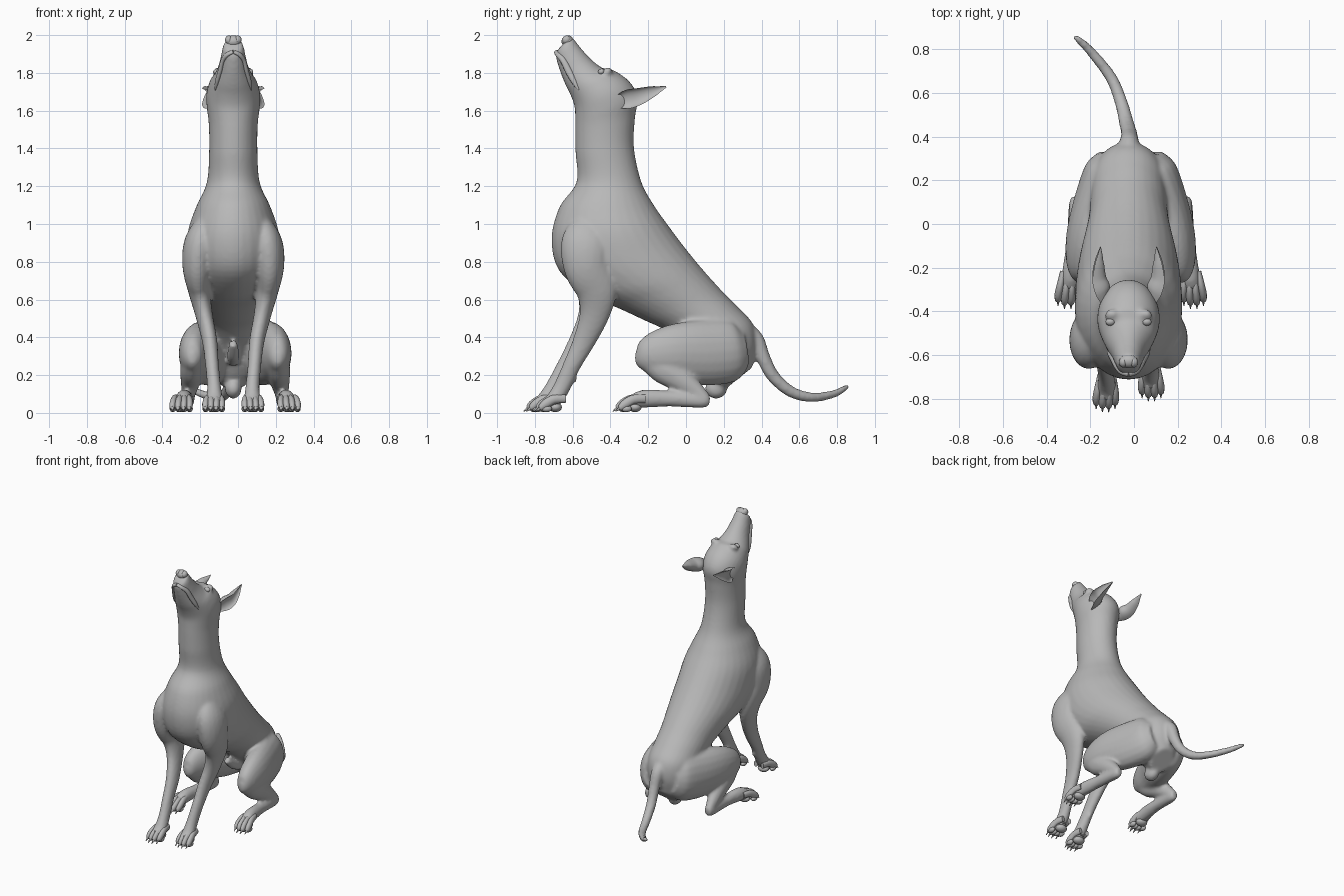
import bpy, bmesh, math
from mathutils import Vector, Matrix

cube = bpy.data.objects.get("Cube")
if cube:
    bpy.data.objects.remove(cube, do_unlink=True)

grey = bpy.data.materials.new("plain grey")
grey.use_nodes = True
grey.diffuse_color = (0.48, 0.48, 0.48, 1)
grey.node_tree.nodes["Principled BSDF"].inputs["Base Color"].default_value = (0.48, 0.48, 0.48, 1)

CX = -0.025   # midline of the torso and head
RX = -0.015   # midline of the hind legs


def spline(rows, n=6):
    """Catmull-Rom interpolation through rows of numbers."""
    out = []
    for i in range(len(rows) - 1):
        a, b, c, d = (rows[max(0, min(len(rows) - 1, i + k))] for k in (-1, 0, 1, 2))
        for s in range(n):
            t = s / n
            out.append([0.5 * (2 * q + (r - p) * t + (2 * p - 5 * q + 4 * r - u) * t * t
                               + (3 * q - p - 3 * r + u) * t ** 3)
                        for p, q, r, u in zip(a, b, c, d)])
    out.append(list(rows[-1]))
    return out


def loft(bm, rings):
    """Skin a list of point rings and cap both ends."""
    loops = [[bm.verts.new(p) for p in ring] for ring in rings]
    n = len(loops[0])
    for a, b in zip(loops, loops[1:]):
        for i in range(n):
            j = (i + 1) % n
            bm.faces.new((a[i], a[j], b[j], b[i]))
    bm.faces.new(loops[0][::-1])
    bm.faces.new(loops[-1])


def tube(bm, rows, cx=0.0, side=1, n=6, segs=20, dent=1.0):
    """Tube along rows of x, y, z, half width, half depth; dent < 0 hollows the outer side."""
    pts = spline(rows, n)
    rings = []
    for i, p in enumerate(pts):
        t = Vector(pts[min(i + 1, len(pts) - 1)][:3]) - Vector(pts[max(i - 1, 0)][:3])
        t.normalize()
        u = Vector((1, 0, 0))
        u = (u - t * u.dot(t)).normalized()
        v = t.cross(u)
        ring = []
        for k in range(segs):
            a = math.tau * k / segs
            c = math.cos(a)
            q = Vector(p[:3]) + u * p[3] * (c * dent if c > 0 else c) + v * p[4] * math.sin(a)
            ring.append((cx + side * q.x, q.y, q.z))
        rings.append(ring)
    loft(bm, rings)


def ball(bm, x, y, z, size, tilt=0.0):
    m = Matrix.Translation((x, y, z)) @ Matrix.Rotation(tilt, 4, 'X') @ Matrix.Diagonal((*size, 1))
    bmesh.ops.create_uvsphere(bm, u_segments=20, v_segments=12, radius=1, matrix=m)


def finish(bm, name):
    bmesh.ops.recalc_face_normals(bm, faces=bm.faces[:])
    me = bpy.data.meshes.new(name)
    bm.to_mesh(me)
    bm.free()
    me.materials.append(grey)
    me.polygons.foreach_set("use_smooth", [True] * len(me.polygons))
    me.set_sharp_from_angle(angle=math.radians(50))
    ob = bpy.data.objects.new(name, me)
    bpy.context.scene.collection.objects.link(ob)
    return ob


# Body: rings from nose to rump as front y, z, back y, z, half width
body_rows = [
    (-0.668, 1.935, -0.625, 1.98, 0.03),
    (-0.69, 1.90, -0.60, 1.985, 0.052),
    (-0.68, 1.85, -0.555, 1.93, 0.065),
    (-0.66, 1.79, -0.50, 1.87, 0.08),
    (-0.635, 1.73, -0.44, 1.825, 0.105),
    (-0.61, 1.68, -0.385, 1.815, 0.125),
    (-0.59, 1.62, -0.30, 1.755, 0.142),
    (-0.587, 1.56, -0.255, 1.67, 0.14),
    (-0.587, 1.50, -0.27, 1.56, 0.13),
    (-0.585, 1.38, -0.275, 1.40, 0.128),
    (-0.58, 1.22, -0.235, 1.22, 0.14),
    (-0.67, 1.09, -0.17, 1.10, 0.195),
    (-0.712, 0.92, -0.10, 1.00, 0.24),
    (-0.67, 0.75, -0.01, 0.88, 0.245),
    (-0.51, 0.62, 0.075, 0.775, 0.23),
    (-0.36, 0.555, 0.15, 0.69, 0.205),
    (-0.22, 0.49, 0.21, 0.625, 0.185),
    (-0.10, 0.43, 0.28, 0.555, 0.175),
    (0.03, 0.31, 0.355, 0.47, 0.17),
    (0.12, 0.18, 0.375, 0.36, 0.14),
    (0.20, 0.12, 0.35, 0.24, 0.08),
]
bm = bmesh.new()
rings = []
for y1, z1, y2, z2, w in spline(body_rows, 5):
    c = Vector((CX, (y1 + y2) / 2, (z1 + z2) / 2))
    v = Vector((0, (y2 - y1) / 2, (z2 - z1) / 2))
    rings.append([c + v * math.cos(a) + Vector((w * math.sin(a), 0, 0))
                  for a in (math.tau * k / 32 for k in range(32))])
loft(bm, rings)

# Legs: x, y, z, half width, half depth from shoulder or hip to foot
front_leg = [
    (0.14, -0.50, 1.00, 0.06, 0.10), (0.175, -0.525, 0.90, 0.085, 0.135),
    (0.19, -0.525, 0.78, 0.08, 0.125), (0.18, -0.475, 0.65, 0.06, 0.11),
    (0.155, -0.485, 0.52, 0.046, 0.08), (0.125, -0.54, 0.38, 0.04, 0.06),
    (0.112, -0.605, 0.25, 0.036, 0.047), (0.102, -0.655, 0.14, 0.037, 0.045),
    (0.10, -0.70, 0.07, 0.045, 0.042), (0.10, -0.75, 0.045, 0.045, 0.03)]
thigh = [
    (0.08, 0.31, 0.34, 0.07, 0.10), (0.10, 0.24, 0.33, 0.11, 0.165),
    (0.15, 0.10, 0.32, 0.11, 0.175), (0.20, -0.05, 0.32, 0.095, 0.155),
    (0.222, -0.17, 0.31, 0.075, 0.12), (0.226, -0.245, 0.30, 0.045, 0.07),
    (0.226, -0.27, 0.30, 0.01, 0.02)]
shin = [
    (0.225, -0.20, 0.28, 0.05, 0.06), (0.23, -0.12, 0.235, 0.06, 0.08),
    (0.237, -0.02, 0.17, 0.052, 0.065), (0.245, 0.06, 0.11, 0.038, 0.045),
    (0.25, 0.11, 0.065, 0.03, 0.03)]
hind_foot = [
    (0.25, 0.125, 0.06, 0.022, 0.026), (0.25, 0.08, 0.066, 0.034, 0.04),
    (0.258, -0.08, 0.075, 0.036, 0.042), (0.272, -0.22, 0.075, 0.042, 0.048),
    (0.28, -0.29, 0.055, 0.045, 0.035)]
for s in (1, -1):
    stretch = 0.0 if s > 0 else 0.055
    tube(bm, [(x, y - stretch * max(0, 1 - z / 0.6), z, a, b) for x, y, z, a, b in front_leg], CX, s)
    for rows in (thigh, shin, hind_foot):
        tube(bm, rows, RX, s)
    # dewclaw bump and brow
    ball(bm, CX + s * 0.10, -0.595 - stretch * 0.7, 0.18, (0.016, 0.022, 0.022))
    ball(bm, CX + s * 0.075, -0.418, 1.806, (0.035, 0.03, 0.022), 0.4)

# Underbelly details
tube(bm, [(0, 0.06, 0.27, 0.03, 0.03), (0, -0.02, 0.31, 0.032, 0.035),
          (0, -0.10, 0.37, 0.022, 0.025)], CX)
ball(bm, CX, 0.16, 0.13, (0.045, 0.06, 0.055))

# Tail sweeping out and to one side
tube(bm, [(-0.022, 0.32, 0.43, 0.045, 0.05), (-0.022, 0.37, 0.385, 0.045, 0.045),
          (-0.022, 0.41, 0.29, 0.038, 0.038), (-0.035, 0.465, 0.19, 0.034, 0.034),
          (-0.06, 0.56, 0.11, 0.03, 0.03), (-0.105, 0.67, 0.082, 0.027, 0.026),
          (-0.19, 0.78, 0.10, 0.023, 0.021), (-0.25, 0.84, 0.13, 0.018, 0.016),
          (-0.275, 0.86, 0.145, 0.009, 0.009)], segs=16)

# Fuse everything into one soft skin
body = finish(bm, "body")
remesh = body.modifiers.new("fuse", 'REMESH')
remesh.mode = 'VOXEL'
remesh.voxel_size = 0.011
remesh.use_smooth_shade = True
soften = body.modifiers.new("soften", 'SMOOTH')
soften.factor = 0.5
soften.iterations = 6

# Paws: four toes with claws and a pad
def paw(name, x, y, spread, splay):
    bm = bmesh.new()
    for i in (-1.5, -0.5, 0.5, 1.5):
        d = i * spread
        r = y + 0.014 * (abs(i) - 0.5)
        k = splay * 0.1
        tube(bm, [(x + d * 0.7, r + 0.03, 0.075, 0.014, 0.022),
                  (x + d * 0.95 + k * 0.3, r - 0.03, 0.072, 0.017, 0.024),
                  (x + d * 1.1 + k * 0.7, r - 0.075, 0.048, 0.018, 0.024),
                  (x + d * 1.1 + k, r - 0.102, 0.026, 0.014, 0.016),
                  (x + d * 1.1 + k, r - 0.108, 0.022, 0.007, 0.008),
                  (x + d * 1.1 + k, r - 0.128, 0.008, 0.002, 0.002)], n=4, segs=12)
        ball(bm, x + d * 1.1 + k * 0.7, r - 0.07, 0.022, (0.017, 0.028, 0.018))
    ball(bm, x, y - 0.01, 0.03, (0.042, 0.035, 0.026))
    finish(bm, name)


for s, label in ((1, "left"), (-1, "right")):
    paw("front_paw_" + label, CX + s * 0.10, -0.682 - (0.05 if s < 0 else 0), 0.026, s * 0.05)
    paw("hind_paw_" + label, RX + s * 0.28, -0.26, 0.027, s * 0.08)

    # Swept-back ear, hollow on the outside
    bm = bmesh.new()
    tube(bm, [(0.12, -0.36, 1.645, 0.04, 0.035), (0.15, -0.31, 1.66, 0.07, 0.05),
              (0.165, -0.25, 1.675, 0.065, 0.045), (0.155, -0.18, 1.70, 0.045, 0.03),
              (0.142, -0.14, 1.714, 0.025, 0.016), (0.13, -0.105, 1.727, 0.004, 0.004)],
         CX, s, dent=-0.45)
    finish(bm, "ear_" + label)

    # Eye
    bm = bmesh.new()
    ball(bm, CX + s * 0.083, -0.448, 1.806, (0.022, 0.018, 0.016), 0.5)
    finish(bm, "eye_" + label)

    # Upper lip fold
    bm = bmesh.new()
    tube(bm, [(0.0, -0.688, 1.912, 0.008, 0.012), (0.033, -0.677, 1.896, 0.011, 0.014),
              (0.056, -0.65, 1.865, 0.011, 0.016), (0.070, -0.622, 1.81, 0.012, 0.018),
              (0.086, -0.592, 1.752, 0.011, 0.014), (0.096, -0.568, 1.71, 0.004, 0.005)],
         CX, s, segs=12)
    finish(bm, "lip_" + label)

# Nose with two nostril wings
bm = bmesh.new()
ball(bm, CX, -0.628, 1.968, (0.042, 0.032, 0.03), 0.7)
for s in (1, -1):
    ball(bm, CX + s * 0.024, -0.633, 1.975, (0.02, 0.024, 0.022), 0.7)
finish(bm, "nose")
